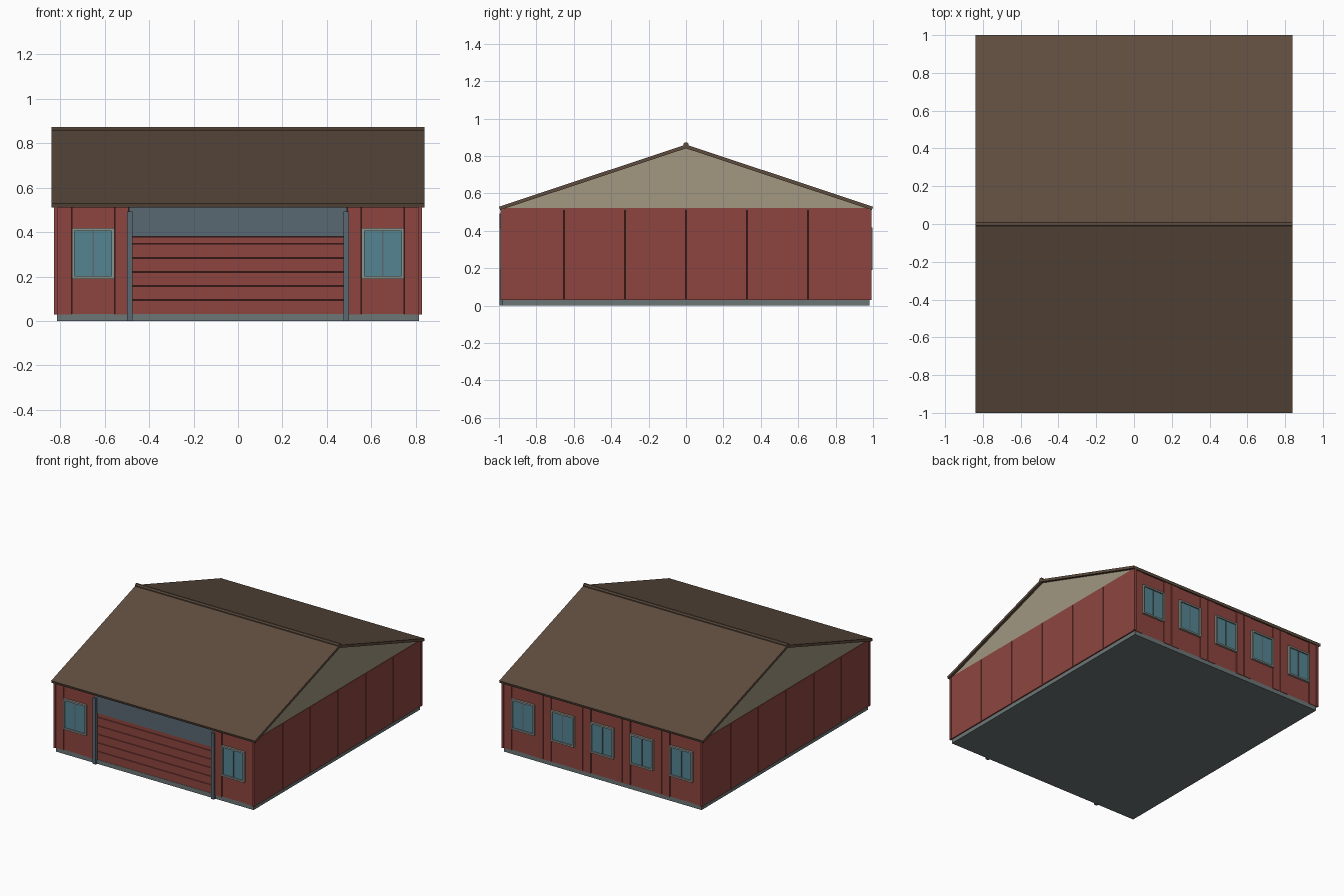
import bpy, bmesh

if "Cube" in bpy.data.objects:
    bpy.data.objects.remove(bpy.data.objects["Cube"])

def mat(name, r, g, b):
    m = bpy.data.materials.new(name)
    m.diffuse_color = (r, g, b, 1)
    m.use_nodes = True
    m.node_tree.nodes["Principled BSDF"].inputs["Base Color"].default_value = m.diffuse_color
    return m

RED = mat("red_cladding", 0.27, 0.06, 0.05)
ROOF = mat("brown_roof", 0.115, 0.075, 0.05)
TAN = mat("tan_gable", 0.36, 0.31, 0.22)
STEEL = mat("blue_grey_steel", 0.10, 0.14, 0.17)
BASE = mat("concrete", 0.15, 0.18, 0.18)
FRAME = mat("window_frame", 0.27, 0.29, 0.26)
GLASS = mat("window_glass", 0.09, 0.23, 0.29)
DARK = mat("dark_red_core", 0.05, 0.015, 0.013)

def finish(name, bm, m):
    bmesh.ops.recalc_face_normals(bm, faces=bm.faces)
    me = bpy.data.meshes.new(name)
    bm.to_mesh(me)
    bm.free()
    ob = bpy.data.objects.new(name, me)
    me.materials.append(m)
    bpy.context.collection.objects.link(ob)
    return ob

def boxes(name, m, *ranges):
    """One object from boxes given as (x0, x1, y0, y1, z0, z1)."""
    bm = bmesh.new()
    for x0, x1, y0, y1, z0, z1 in ranges:
        vs = bmesh.ops.create_cube(bm, size=1)["verts"]
        for v in vs:
            v.co = ((x0 + x1) / 2 + v.co.x * (x1 - x0),
                    (y0 + y1) / 2 + v.co.y * (y1 - y0),
                    (z0 + z1) / 2 + v.co.z * (z1 - z0))
    return finish(name, bm, m)

def extrude_x(name, m, profile, x0, x1):
    """Prism along x from a (y, z) outline."""
    bm = bmesh.new()
    f = bm.faces.new([bm.verts.new((x0, y, z)) for y, z in profile])
    ext = bmesh.ops.extrude_face_region(bm, geom=[f])["geom"]
    bmesh.ops.translate(bm, vec=(x1 - x0, 0, 0),
                        verts=[g for g in ext if isinstance(g, bmesh.types.BMVert)])
    return finish(name, bm, m)

PITCH, WALL0, WALL1, GAP = 0.326, 0.03, 0.514, 0.003

# Foundation slab and the dark core seen in the panel joints
boxes("foundation", BASE, (-0.815, 0.815, -0.98, 0.98, 0, 0.032))
boxes("wall_core", DARK, (-0.81, 0.81, -0.965, 0.965, 0.03, 0.515))

# Side walls: six wide panels each
for s, side in ((-1, "left"), (1, "right")):
    boxes(f"{side}_wall_panels", RED, *[
        (min(s * 0.80, s * 0.824), max(s * 0.80, s * 0.824),
         -3 * PITCH + i * PITCH + GAP, -2 * PITCH + i * PITCH - GAP, WALL0, 0.522)
        for i in range(6)])
    # Gable triangle
    extrude_x(f"{side}_gable", TAN, [(-0.985, 0.518), (0.985, 0.518), (0, 0.846)],
              s * 0.80, s * 0.82)
    # Corner trims
    for t, end in ((-1, "front"), (1, "back")):
        ys = sorted((t * 0.972, t * 0.992))
        xs = sorted((s * 0.812, s * 0.828))
        boxes(f"{end}_{side}_corner", RED, (*xs, *ys, WALL0, WALL1))

def bay(name, c, s):
    """Window bay centred on x = c on the front (s=-1) or back (s=1) wall."""
    def yr(a, b):
        return sorted((s * a, s * b))
    h = 0.095
    wall = yr(0.95, 0.984)
    inner = yr(0.95, 0.980)
    boxes(f"{name}_cladding", RED,
          (c - PITCH / 2 + GAP, c - h - GAP, *wall, WALL0, WALL1),
          (c + h + GAP, c + PITCH / 2 - GAP, *wall, WALL0, WALL1),
          (c - h, c + h, *inner, WALL0, 0.20),
          (c - h, c + h, *inner, 0.41, WALL1))
    fr = yr(0.96, 0.996)
    t = 0.012
    boxes(f"{name}_frame", FRAME,
          (c - h, c - h + t, *fr, 0.19, 0.418),
          (c + h - t, c + h, *fr, 0.19, 0.418),
          (c - h + t, c + h - t, *fr, 0.19, 0.19 + t),
          (c - h + t, c + h - t, *fr, 0.418 - t, 0.418))
    boxes(f"{name}_mullion", STEEL, (c - 0.004, c + 0.004, *yr(0.96, 0.989), 0.20, 0.41))
    gl = yr(0.96, 0.986)
    boxes(f"{name}_glass", GLASS,
          (c - h + t, c - 0.004, *gl, 0.20, 0.408),
          (c + 0.004, c + h - t, *gl, 0.20, 0.408))

for i in range(-2, 3):
    bay(f"back_window_{i + 3}", i * PITCH, 1)
bay("front_window_left", -2 * PITCH, -1)
bay("front_window_right", 2 * PITCH, -1)

# Sectional garage door
edges = [0.03, 0.0935, 0.157, 0.2205, 0.284, 0.3475, 0.38]
boxes("garage_door", RED, *[(-0.478, 0.478, -0.978, -0.95, a + 0.002, b - 0.002)
                            for a, b in zip(edges, edges[1:])])
# Header and posts around the door
boxes("door_header", STEEL, (-0.49, 0.49, -0.984, -0.95, 0.38, WALL1))
for s, side in ((-1, "left"), (1, "right")):
    boxes(f"door_post_{side}", STEEL,
          (*sorted((s * 0.475, s * 0.50)), -0.997, -0.955, 0, 0.492))

# Roof: a slab on each slope, then the ridge cap
for s, end in ((-1, "front"), (1, "back")):
    extrude_x(f"{end}_roof", ROOF,
              [(0, 0.841), (0, 0.861), (s * 1.0, 0.529), (s * 0.994, 0.511)], -0.84, 0.84)
extrude_x("ridge_cap", ROOF,
          [(-0.014, 0.85), (-0.014, 0.864), (-0.007, 0.873),
           (0.007, 0.873), (0.014, 0.864), (0.014, 0.85)], -0.84, 0.84)
